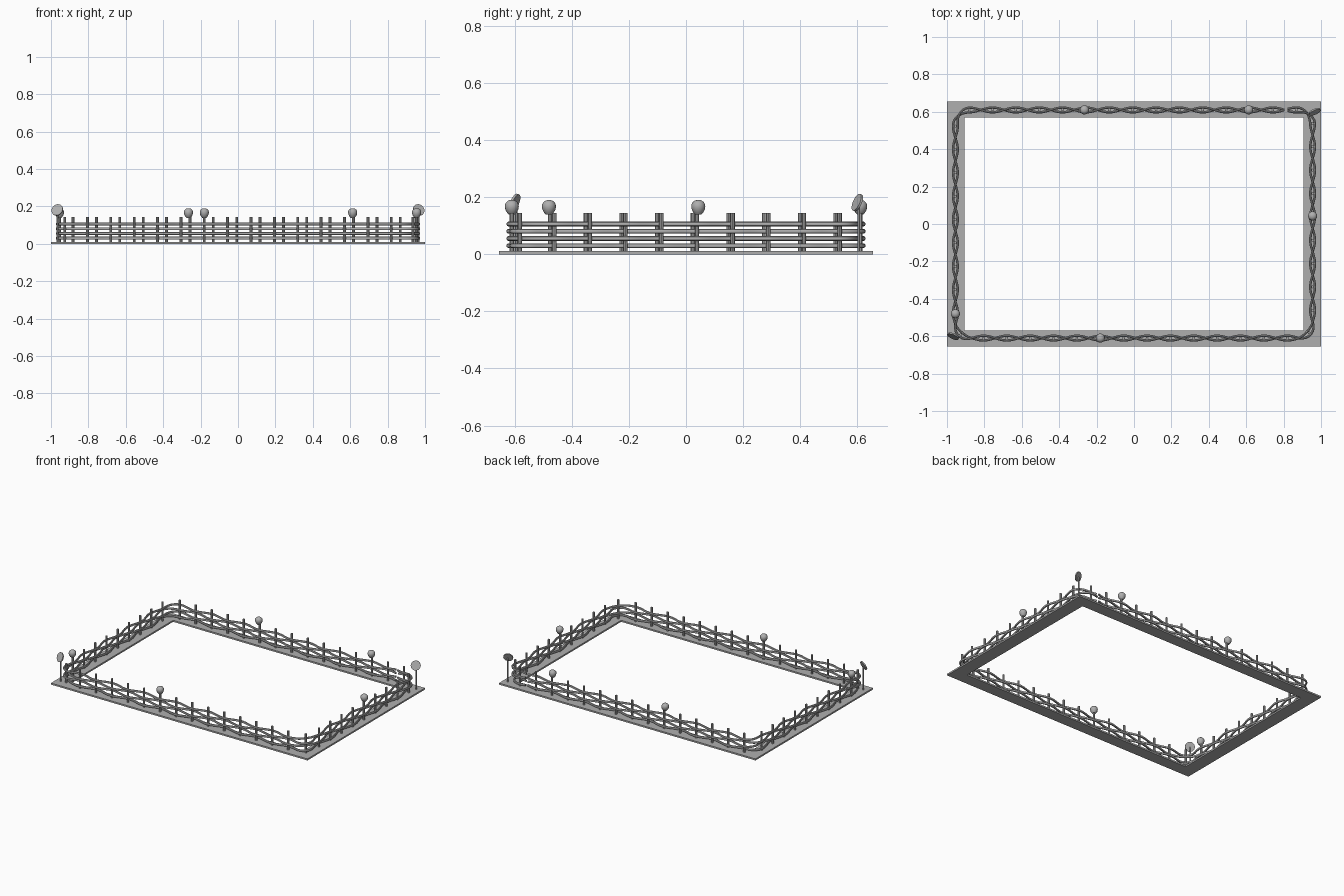
import bpy, bmesh, math
from mathutils import Vector

if "Cube" in bpy.data.objects:
    bpy.data.objects.remove(bpy.data.objects["Cube"])

grey = bpy.data.materials.new("stone_grey")
grey.diffuse_color = (0.43, 0.43, 0.43, 1)
grey.use_nodes = True
grey.node_tree.nodes["Principled BSDF"].inputs["Base Color"].default_value = grey.diffuse_color


def finish(bm, name, smooth=True):
    bmesh.ops.recalc_face_normals(bm, faces=bm.faces)
    me = bpy.data.meshes.new(name)
    bm.to_mesh(me)
    bm.free()
    ob = bpy.data.objects.new(name, me)
    bpy.context.collection.objects.link(ob)
    me.materials.append(grey)
    if smooth:
        bpy.ops.object.select_all(action='DESELECT')
        ob.select_set(True)
        bpy.context.view_layer.objects.active = ob
        bpy.ops.object.shade_smooth_by_angle(angle=math.radians(40))
    return ob


def skin(bm, rings, caps=True):
    """Join a list of vertex rings into a tube."""
    vs = [[bm.verts.new(p) for p in r] for r in rings]
    n = len(vs[0])
    for a, b in zip(vs, vs[1:]):
        for i in range(n):
            j = (i + 1) % n
            bm.faces.new((a[i], a[j], b[j], b[i]))
    if caps:
        bm.faces.new(vs[0])
        bm.faces.new(vs[-1])


def lathe(bm, x, y, profile, n=12):
    skin(bm, [[(x + r * math.cos(2 * math.pi * i / n), y + r * math.sin(2 * math.pi * i / n), z)
               for i in range(n)] for r, z in profile])


# Fence line: rounded rectangle measured by arc length
HX, HY, R = 0.955, 0.61, 0.08
ARC = R * math.pi / 2
LX, LY = 2 * (HX - R), 2 * (HY - R)
TOTAL = 2 * (LX + LY) + 4 * ARC
COUNT = 49
STEP = TOTAL / COUNT
START = -0.055


def fence_point(s):
    """Position and outward normal at distance s along the fence."""
    s %= TOTAL
    corners = [(1, -1), (1, 1), (-1, 1), (-1, -1)]
    for k, (cx, cy) in enumerate(corners):
        a = -math.pi / 2 + k * math.pi / 2
        length = LX if k % 2 == 0 else LY
        c = Vector((cx * (HX - R), cy * (HY - R), 0))
        nrm = Vector((math.cos(a), math.sin(a), 0))
        if s <= length:
            tan = Vector((-nrm.y, nrm.x, 0))
            return c + nrm * R - tan * (length - s), nrm
        s -= length
        if s <= ARC:
            a += s / R
            nrm = Vector((math.cos(a), math.sin(a), 0))
            return c + nrm * R, nrm
        s -= ARC
    return fence_point(0)


# Base frame
bm = bmesh.new()
loops = []
for hx, hy, z in ((1, .655, 0), (1, .655, .011), (.905, .57, .011), (.905, .57, 0), (1, .655, 0)):
    loops.append([(-hx, -hy, z), (hx, -hy, z), (hx, hy, z), (-hx, hy, z)])
skin(bm, loops, caps=False)
bmesh.ops.remove_doubles(bm, verts=bm.verts, dist=1e-5)
finish(bm, "base_frame", smooth=False)

# Fence posts
bm = bmesh.new()
for i in range(COUNT):
    p, _ = fence_point(START + i * STEP)
    lathe(bm, p.x, p.y, [(.0075, .005), (.0075, .144)], 8)
finish(bm, "fence_posts")

# Woven rails, alternating in front of and behind the posts
SEAM = START + 25.5 * STEP
for k in range(4):
    bm = bmesh.new()
    rings = []
    steps = COUNT * 8
    for i in range(steps):
        s = SEAM + i * TOTAL / steps
        p, nrm = fence_point(s)
        off = .0125 * math.cos(math.pi * (s - START) / STEP + k * math.pi)
        c = p + nrm * off + Vector((0, 0, .03 + .0253 * k))
        rings.append([c + nrm * (.0065 * math.cos(t)) + Vector((0, 0, .008 * math.sin(t)))
                      for t in [j * math.pi / 4 for j in range(8)]])
    skin(bm, rings)
    finish(bm, f"woven_rail_{k + 1}")

# Round lanterns on five posts
BULB = [(.011, .139), (.017, .146), (.0225, .156), (.0245, .166),
        (.0235, .175), (.019, .183), (.012, .188), (.004, .190)]
for k, (x, y) in enumerate([(-.18, -HY), (HX, .043), (.613, HY), (-.265, HY), (-HX, -.48)]):
    bm = bmesh.new()
    lathe(bm, x, y, BULB, 16)
    finish(bm, f"lantern_{k + 1}")

# Tilted round signs on poles at two opposite corners
for side in (-1, 1):
    x, y = side * .966, side * .6
    bm = bmesh.new()
    lathe(bm, x, y + .005, [(.005, .005), (.005, .175)], 8)
    finish(bm, "sign_pole")
    t = math.radians(22)
    n = Vector((side * .4 * math.cos(t), -.917 * math.cos(t), math.sin(t))).normalized()
    u = Vector((0, 0, 1)).cross(n).normalized()
    v = n.cross(u)
    c = Vector((x, y, .181))
    bm = bmesh.new()
    skin(bm, [[c + n * d + (u * math.cos(a) + v * math.sin(a)) * .032
               for a in [i * math.pi / 12 for i in range(24)]] for d in (-.004, .004)])
    finish(bm, "sign_disc")
